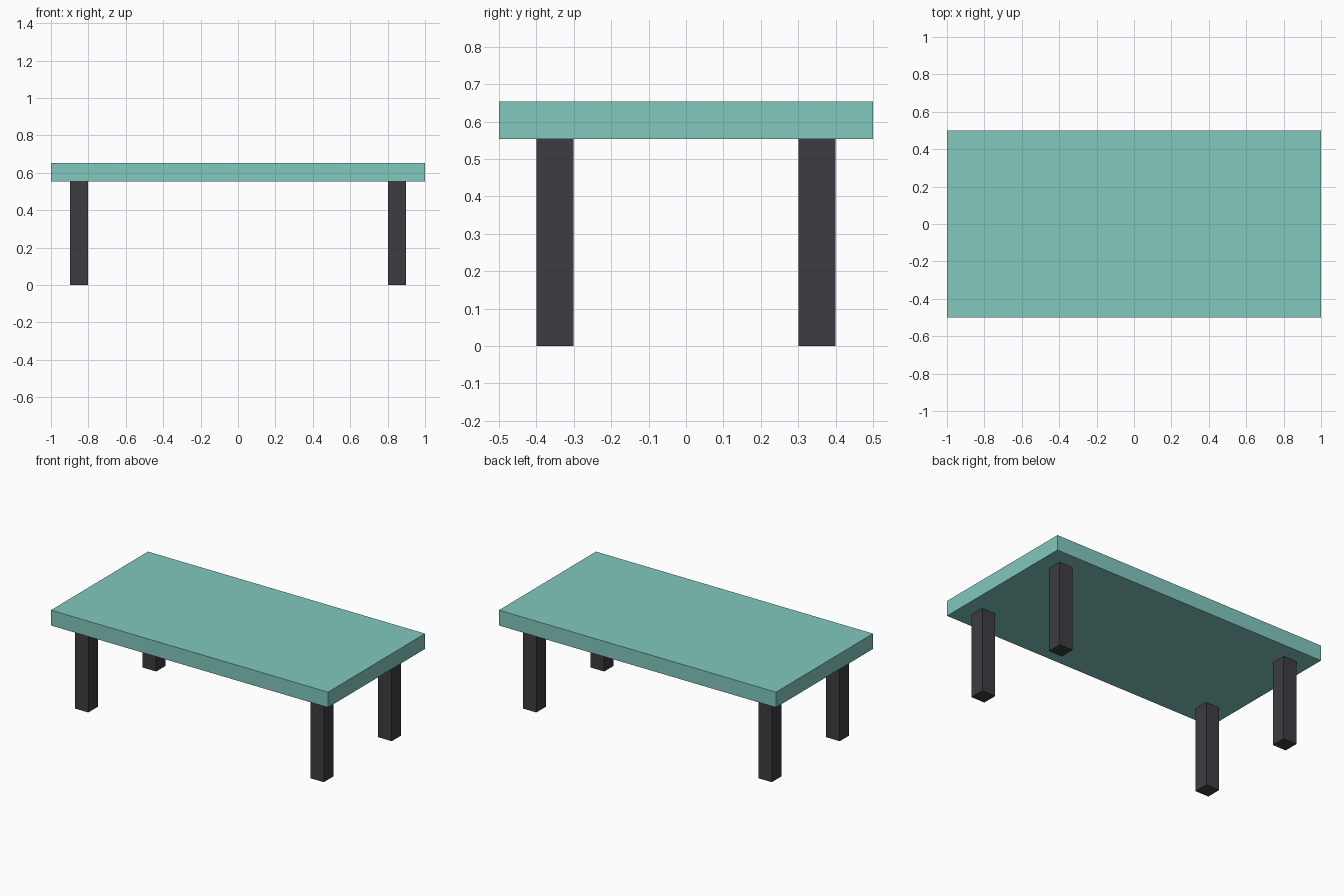
import bpy

if "Cube" in bpy.data.objects:
    bpy.data.objects.remove(bpy.data.objects["Cube"])


def material(name, color):
    mat = bpy.data.materials.new(name)
    mat.diffuse_color = (*color, 1)
    mat.use_nodes = True
    mat.node_tree.nodes["Principled BSDF"].inputs["Base Color"].default_value = mat.diffuse_color
    return mat


def box(name, center, size, mat):
    bpy.ops.mesh.primitive_cube_add(size=1, location=center)
    ob = bpy.context.object
    ob.name = name
    ob.scale = size
    bpy.ops.object.transform_apply(location=False, rotation=False, scale=True)
    ob.data.materials.append(mat)
    return ob


teal = material("teal", (0.22, 0.58, 0.51))
charcoal = material("charcoal", (0.047, 0.046, 0.053))

LEG_H, TOP_T = 0.553, 0.10

# Tabletop slab
box("tabletop", (0, 0, LEG_H + TOP_T / 2), (2, 1, TOP_T), teal)

# Four square legs, inset from the corners
for side, sx in (("left", -1), ("right", 1)):
    for end, sy in (("front", -1), ("back", 1)):
        box(f"{end}_{side}_leg", (sx * 0.85, sy * 0.35, LEG_H / 2),
            (0.098, 0.098, LEG_H), charcoal)
